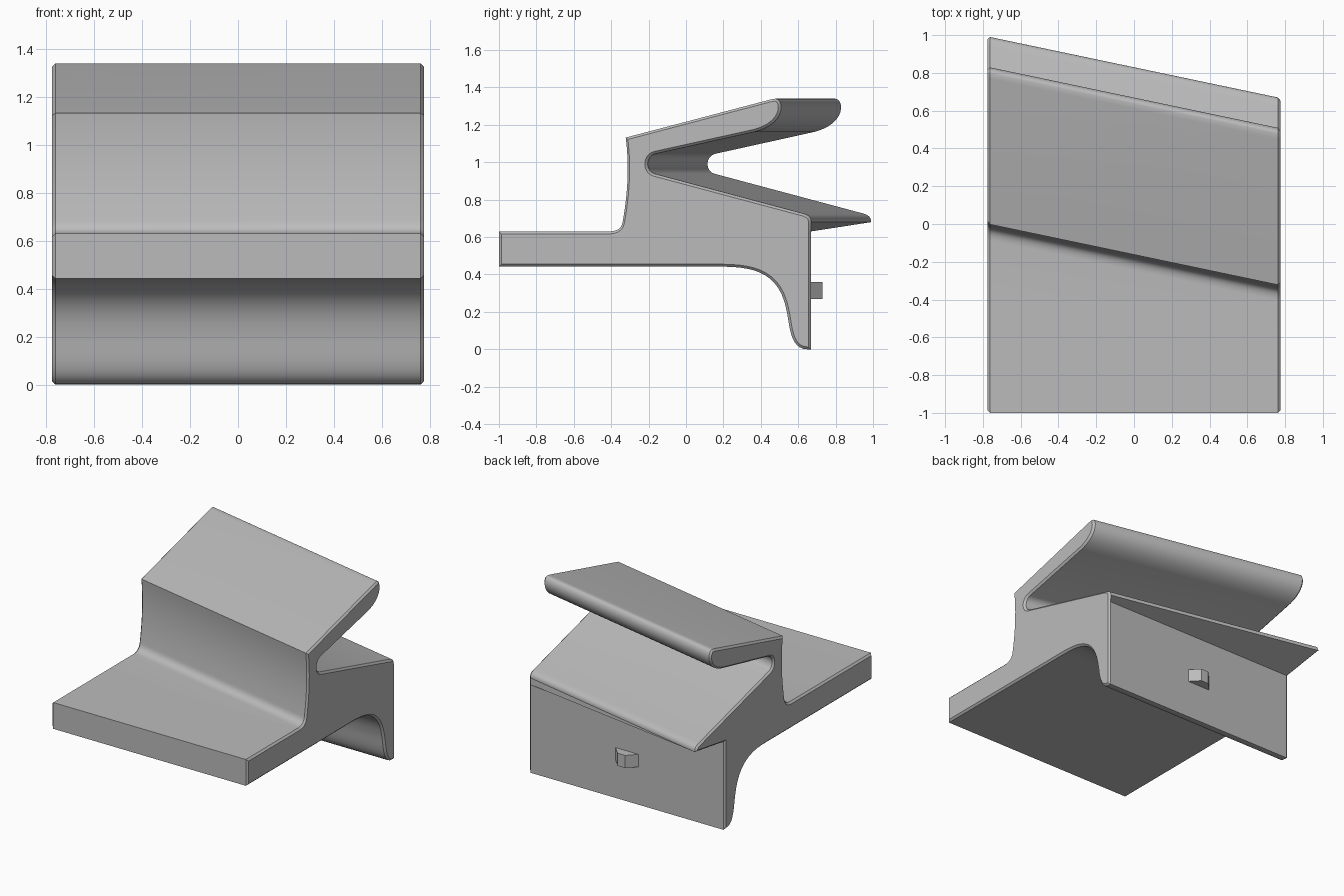
import bpy
import bmesh
from mathutils import Vector

cube = bpy.data.objects.get("Cube")
if cube:
    bpy.data.objects.remove(cube, do_unlink=True)

HALF = 0.775      # half width
CHAMFER = 0.013   # end chamfer
SKEW = 0.21       # slant of the upper part
SHELF = 0.63      # height where the slanted part starts
WALL = 0.667      # back wall

grey = bpy.data.materials.new("plain grey")
grey.use_nodes = True
colour = (0.5, 0.5, 0.5, 1)
grey.diffuse_color = colour
grey.node_tree.nodes["Principled BSDF"].inputs["Base Color"].default_value = colour


def bezier(a, b, c, d, n=12):
    a, b, c, d = map(Vector, (a, b, c, d))
    pts = []
    for i in range(n + 1):
        t = i / n
        s = 1 - t
        pts.append(a * s**3 + b * 3 * s * s * t + c * 3 * s * t * t + d * t**3)
    return pts


# Side profile (y, z), clockwise from the front of the base plate
profile = [Vector((-1, 0.442)), Vector((-1, SHELF))]
profile += bezier((-0.42, SHELF), (-0.37, SHELF), (-0.345, 0.645), (-0.34, 0.69))
profile += bezier((-0.34, 0.69), (-0.315, 0.83), (-0.305, 0.98), (-0.325, 1.132))[1:]
profile += [Vector((0.447, 1.335))]
profile += bezier((0.475, 1.34), (0.52, 1.34), (0.54, 1.21), (0.366, 1.163), 18)
profile += bezier((-0.168, 1.045), (-0.22, 1.03), (-0.22, 0.955), (-0.172, 0.939))
profile += bezier((0.61, 0.73), (0.65, 0.72), (WALL, 0.71), (WALL, 0.68))
profile += [Vector((WALL, SHELF)), Vector((WALL, SHELF - 0.0005)), Vector((WALL, 0))]
profile += bezier((0.65, 0), (0.55, 0), (0.555, 0.14), (0.537, 0.21))
profile += bezier((0.537, 0.21), (0.5, 0.4), (0.38, 0.44), (0.2, 0.442))[1:]


def section(x):
    """Profile at x: the upper part slides back toward the right end."""
    shift = SKEW * (HALF - x)
    return [Vector((p.x + shift, p.y)) if p.y >= SHELF and p.x > -0.9 else p.copy()
            for p in profile]


def inset(pts, dist):
    """Mitred inward offset of a clockwise outline."""
    out = []
    for i, p in enumerate(pts):
        d1 = (p - pts[i - 1]).normalized()
        d2 = (pts[(i + 1) % len(pts)] - p).normalized()
        n1, n2 = Vector((d1.y, -d1.x)), Vector((d2.y, -d2.x))
        out.append(p + (n1 + n2) * dist / max(1 + n1.dot(n2), 0.3))
    return out


def loft(name, sections):
    bm = bmesh.new()
    rings = [[bm.verts.new((x, p.x, p.y)) for p in pts] for x, pts in sections]
    for r, s in zip(rings, rings[1:]):
        for i in range(len(r)):
            bm.faces.new((r[i - 1], r[i], s[i], s[i - 1]))
    bm.faces.new(rings[0])
    bm.faces.new(rings[-1])
    bmesh.ops.recalc_face_normals(bm, faces=bm.faces)
    mesh = bpy.data.meshes.new(name)
    bm.to_mesh(mesh)
    bm.free()
    obj = bpy.data.objects.new(name, mesh)
    bpy.context.collection.objects.link(obj)
    mesh.materials.append(grey)
    return obj


# Main body with chamfered ends
inner = HALF - CHAMFER
body = loft("bracket_body", [
    (-HALF, inset(section(-HALF), CHAMFER)),
    (-inner, section(-inner)),
    (inner, section(inner)),
    (HALF, inset(section(HALF), CHAMFER)),
])
bpy.ops.object.select_all(action="DESELECT")
body.select_set(True)
bpy.context.view_layer.objects.active = body
bpy.ops.object.shade_smooth_by_angle(angle=0.5)


# Small tapered locating tab on the back wall
def tab_side(depth):
    return [Vector((y, z)) for y, z in
            ((WALL - 0.01, 0.27), (WALL - 0.01, 0.36), (depth, 0.36), (depth, 0.27))]


loft("back_tab", [(-0.09, tab_side(WALL)), (-0.03, tab_side(0.73)),
                  (0.03, tab_side(0.73)), (0.09, tab_side(WALL))])
